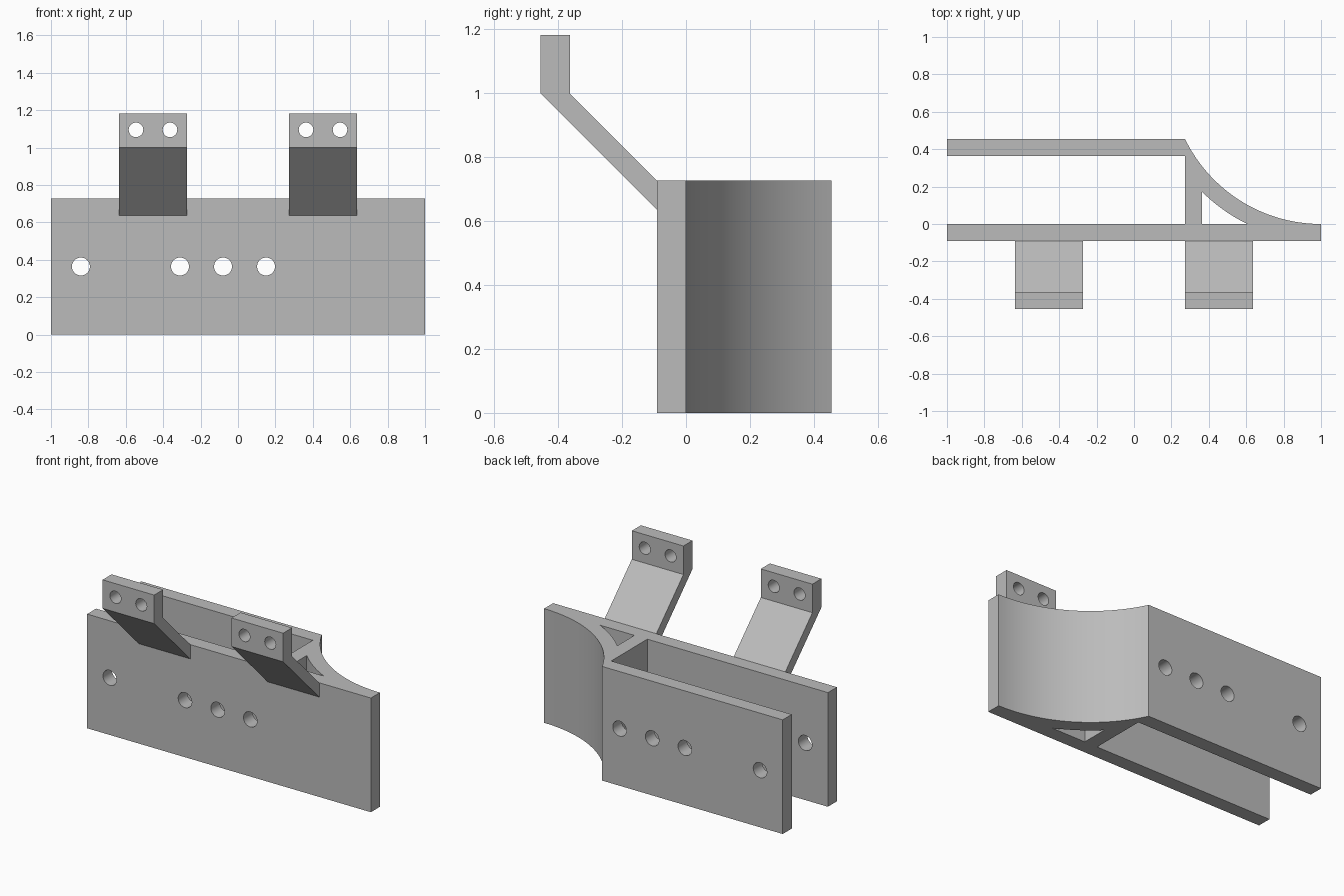
import bpy, bmesh, math
from mathutils import Matrix, Vector

cube = bpy.data.objects.get("Cube")
if cube:
    bpy.data.objects.remove(cube, do_unlink=True)

U = 1 / 11              # plate thickness, the module of the whole part
HEIGHT = 8 * U          # height of the body
ARC_R = 8.9 * U         # radius of the concave flank

grey = bpy.data.materials.new("plain_grey")
grey.use_nodes = True
GREY = (0.5, 0.5, 0.5, 1)
grey.diffuse_color = GREY
grey.node_tree.nodes["Principled BSDF"].inputs["Base Color"].default_value = GREY


def finish(name, bm):
    bmesh.ops.recalc_face_normals(bm, faces=bm.faces)
    mesh = bpy.data.meshes.new(name)
    bm.to_mesh(mesh)
    bm.free()
    mesh.materials.append(grey)
    obj = bpy.data.objects.new(name, mesh)
    bpy.context.collection.objects.link(obj)
    return obj


def prism(name, points, offset):
    """Extrude a closed outline of 3D points along offset."""
    bm = bmesh.new()
    face = bm.faces.new([bm.verts.new(p) for p in points])
    top = bmesh.ops.extrude_face_region(bm, geom=[face])["geom"]
    verts = [v for v in top if isinstance(v, bmesh.types.BMVert)]
    bmesh.ops.translate(bm, verts=verts, vec=Vector(offset))
    return finish(name, bm)


def drill(name, x, z, radius):
    """Long cylinder along y, used as a hole cutter."""
    bm = bmesh.new()
    place = Matrix.Translation((x, 0, z)) @ Matrix.Rotation(math.pi / 2, 4, "X")
    bmesh.ops.create_cone(bm, cap_ends=True, segments=40, radius1=radius,
                          radius2=radius, depth=2, matrix=place)
    return finish(name, bm)


def cut(obj, cutters):
    bpy.context.view_layer.objects.active = obj
    for cutter in cutters:
        cutter.hide_render = True
        mod = obj.modifiers.new("cut", "BOOLEAN")
        mod.operation = "DIFFERENCE"
        mod.solver = "EXACT"
        mod.object = cutter
        bpy.ops.object.modifier_apply(modifier=mod.name)
        bpy.data.objects.remove(cutter, do_unlink=True)


def smooth(obj):
    bpy.ops.object.select_all(action="DESELECT")
    obj.select_set(True)
    bpy.context.view_layer.objects.active = obj
    bpy.ops.object.shade_smooth_by_angle(angle=math.radians(25))


def arc(radius, x_from, x_to, steps):
    """Points on the flank circle, which is tangent to the front plate at x = 1."""
    a, b = (math.acos((1 - x) / radius) for x in (x_from, x_to))
    angles = [a + (b - a) * i / steps for i in range(steps + 1)]
    return [(1 - radius * math.cos(t), ARC_R - radius * math.sin(t)) for t in angles]


# Body: two parallel plates joined by a web and a concave flank
outline = [(-1, 0), (-1, -U), (1, -U)] + arc(ARC_R, 1, 3 * U, 32) + [
    (-1, 5 * U), (-1, 4 * U), (3 * U, 4 * U), (3 * U, 0)]
body = prism("clamp_body", [(x, y, 0) for x, y in outline], (0, 0, HEIGHT))

# Three-sided pocket between the web and the flank
inner_r = ARC_R + U
foot = 1 - math.sqrt(inner_r ** 2 - ARC_R ** 2)
pocket_outline = [(4 * U, 0)] + arc(inner_r, foot, 4 * U, 20)
pocket = prism("pocket_cutter", [(x, y, -0.1) for x, y in pocket_outline], (0, 0, 1))

# Bolt holes through both plates
bolts = [drill("bolt_cutter", x, HEIGHT / 2, 0.048)
         for x in (-0.84, -0.31, -0.08, 0.15)]
cut(body, [pocket] + bolts)
smooth(body)

# Cranked brackets on the front plate, each with two screw holes
side = [(-1, 7), (-5, 11), (-5, 13), (-4, 13), (-4, 11), (-1, 8)]
for name, left in (("right_bracket", -7 * U), ("left_bracket", 3 * U)):
    bracket = prism(name, [(left, y * U, z * U) for y, z in side], (4 * U, 0, 0))
    cut(bracket, [drill("screw_cutter", left + d * U, 12.04 * U, 0.039)
                  for d in (1, 3)])
    smooth(bracket)
